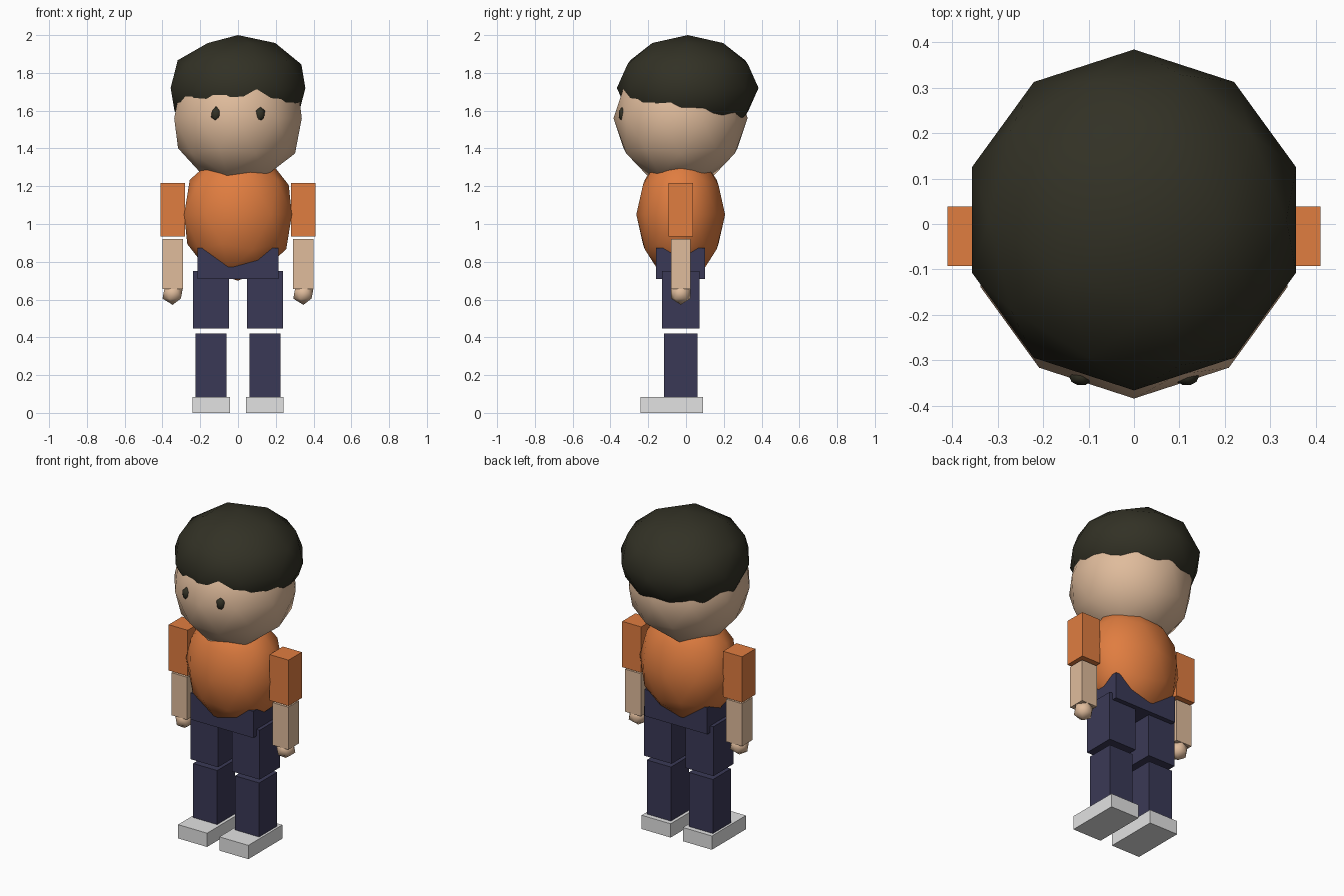
import bpy

if "Cube" in bpy.data.objects:
    bpy.data.objects.remove(bpy.data.objects["Cube"])


def material(name, r, g, b):
    """Flat colour from 0-255 display values, converted to linear."""
    def lin(c):
        c /= 255
        return c / 12.92 if c <= 0.04045 else ((c + 0.055) / 1.055) ** 2.4
    m = bpy.data.materials.new(name)
    m.diffuse_color = (lin(r), lin(g), lin(b), 1)
    m.use_nodes = True
    m.node_tree.nodes["Principled BSDF"].inputs["Base Color"].default_value = m.diffuse_color
    return m


SKIN = material("skin", 224, 188, 156)
HAIR = material("dark_hair", 50, 49, 37)
SHIRT = material("orange_shirt", 224, 125, 64)
TROUSERS = material("navy_trousers", 58, 57, 86)
SHOES = material("light_grey_shoes", 226, 226, 226)


def finish(name, mat):
    ob = bpy.context.object
    ob.name = name
    ob.data.materials.append(mat)
    bpy.ops.object.transform_apply(location=False, rotation=False, scale=True)
    return ob


def box(name, mat, x, y, z):
    """Flat-shaded block from (min, max) ranges on each axis."""
    ranges = (x, y, z)
    bpy.ops.mesh.primitive_cube_add(size=1, location=[(a + b) / 2 for a, b in ranges])
    bpy.context.object.scale = [b - a for a, b in ranges]
    return finish(name, mat)


def ball(name, mat, center, radii, detail=2):
    """Smooth-shaded low-poly ellipsoid."""
    bpy.ops.mesh.primitive_ico_sphere_add(subdivisions=detail, radius=1, location=center)
    bpy.context.object.scale = radii
    ob = finish(name, mat)
    bpy.ops.object.shade_smooth()
    return ob


# Head, hair cap, torso and hips
ball("head", SKIN, (0, -0.029, 1.56), (0.355, 0.355, 0.355))
ball("hair", HAIR, (0, 0.009, 1.72), (0.375, 0.375, 0.28))
ball("torso", SHIRT, (0, -0.028, 1.05), (0.30, 0.235, 0.35))
box("hips", TROUSERS, (-0.215, 0.215), (-0.158, 0.10), (0.71, 0.874))

# Paired parts: limb blocks listed as outer-side ranges, mirrored by sign
LIMBS = [
    ("upper_arm", SHIRT, (0.28, 0.41), (-0.092, 0.038), (0.935, 1.218)),
    ("forearm", SKIN, (0.292, 0.40), (-0.08, 0.024), (0.657, 0.92)),
    ("thigh", TROUSERS, (0.048, 0.237), (-0.127, 0.071), (0.447, 0.752)),
    ("shin", TROUSERS, (0.061, 0.226), (-0.116, 0.06), (0.085, 0.419)),
    ("shoe", SHOES, (0.042, 0.24), (-0.242, 0.09), (0.0, 0.085)),
]
for side, s in (("left", 1), ("right", -1)):
    for name, mat, x, y, z in LIMBS:
        box(f"{side}_{name}", mat, sorted((s * x[0], s * x[1])), y, z)
    ball(f"{side}_hand", SKIN, (s * 0.346, -0.028, 0.632), (0.06, 0.06, 0.06), 1)
    ball(f"{side}_eye", HAIR, (s * 0.116, -0.335, 1.581), (0.03, 0.023, 0.042), 1)
